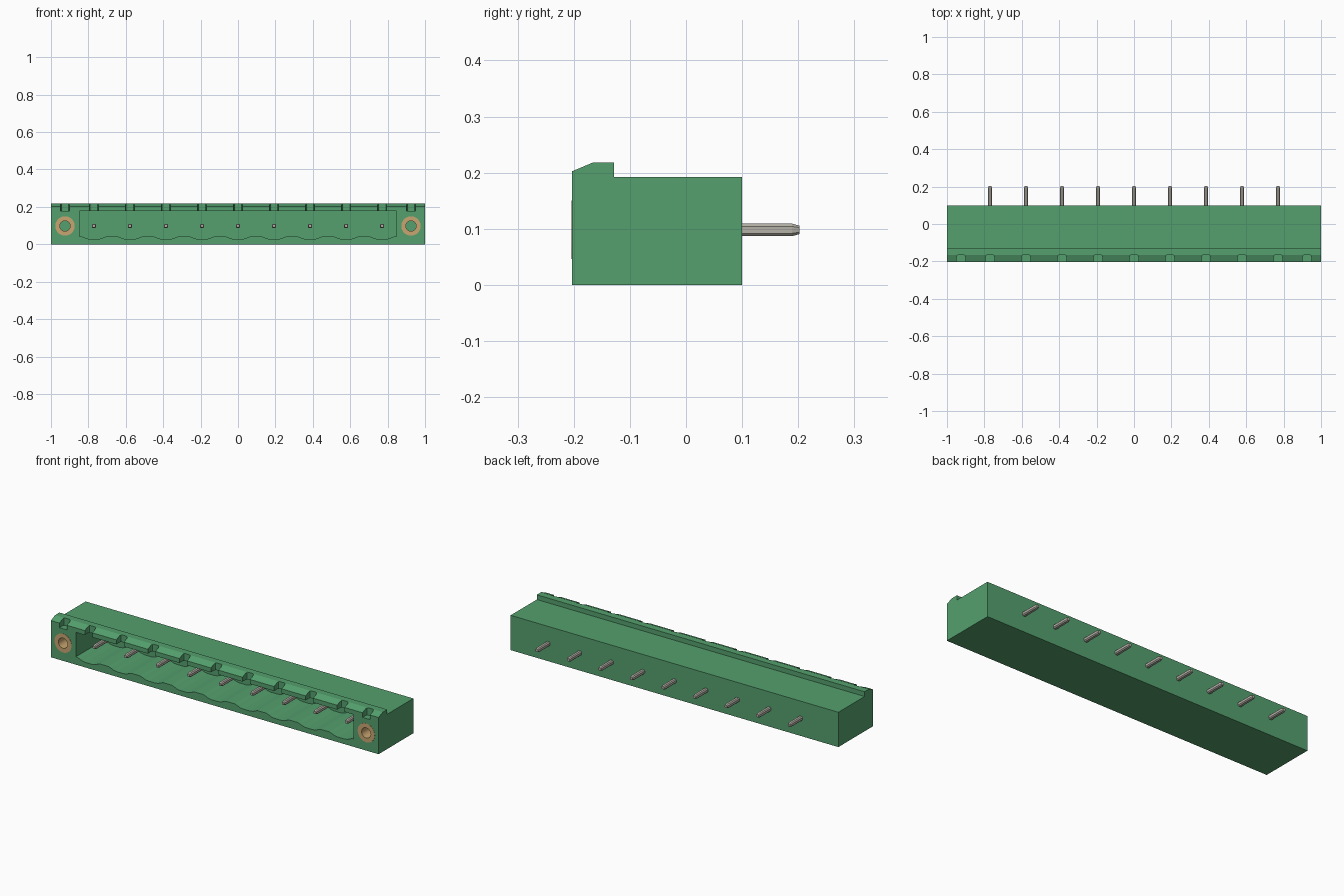
import bpy, bmesh, math
from mathutils import Vector

if "Cube" in bpy.data.objects:
    bpy.data.objects.remove(bpy.data.objects["Cube"])

PITCH = 0.1925
PIN_X = [PITCH * (i - 4) for i in range(9)]
SLEEVE_X = (-0.925, 0.925)
PIN_Z = 0.098
FRONT, BACK = -0.203, 0.1


def material(name, rgb):
    m = bpy.data.materials.new(name)
    m.diffuse_color = (*rgb, 1)
    m.use_nodes = True
    m.node_tree.nodes["Principled BSDF"].inputs["Base Color"].default_value = m.diffuse_color
    return m


green = material("green plastic", (0.089, 0.352, 0.155))
steel = material("tinned pin", (0.46, 0.44, 0.385))
brass = material("brass", (0.58, 0.38, 0.165))


def add_prism(bm, points, offset):
    """Close a planar outline into a solid by sweeping it along offset."""
    offset = Vector(offset)
    a = [bm.verts.new(p) for p in points]
    b = [bm.verts.new(Vector(p) + offset) for p in points]
    n = len(a)
    bm.faces.new(a)
    bm.faces.new(b[::-1])
    for i in range(n):
        bm.faces.new((a[i], b[i], b[(i + 1) % n], a[(i + 1) % n]))


def finish(bm, name, mat):
    bmesh.ops.recalc_face_normals(bm, faces=bm.faces)
    me = bpy.data.meshes.new(name)
    bm.to_mesh(me)
    bm.free()
    me.materials.append(mat)
    ob = bpy.data.objects.new(name, me)
    bpy.context.collection.objects.link(ob)
    return ob


def carve(target, cutter):
    mod = target.modifiers.new("cut", 'BOOLEAN')
    mod.operation = 'DIFFERENCE'
    mod.solver = 'EXACT'
    mod.object = cutter
    bpy.context.view_layer.objects.active = target
    bpy.ops.object.modifier_apply(modifier=mod.name)
    bpy.data.objects.remove(cutter)


def circle(x, y, r, n=32):
    return [(x + r * math.cos(2 * math.pi * i / n), y,
             PIN_Z + r * math.sin(2 * math.pi * i / n)) for i in range(n)]


# Housing: side profile with the sloped latch rail, swept along its length
bm = bmesh.new()
profile = [(FRONT, 0), (BACK, 0), (BACK, 0.192), (-0.128, 0.192),
           (-0.128, 0.218), (-0.166, 0.218), (FRONT, 0.2025)]
add_prism(bm, [(-1, y, z) for y, z in profile], (2, 0, 0))
housing = finish(bm, "housing", green)

# Socket cavity with a scalloped floor, one dip per pin
bm = bmesh.new()
outline = [(-0.848, 0.178), (-0.848, 0.043)]
for x in PIN_X:
    outline += [(x - 0.07, 0.043), (x - 0.055, 0.038), (x - 0.04, 0.031), (x - 0.02, 0.028),
                (x + 0.02, 0.028), (x + 0.04, 0.031), (x + 0.055, 0.038), (x + 0.07, 0.043)]
outline += [(0.848, 0.043), (0.848, 0.178)]
add_prism(bm, [(x, FRONT - 0.05, z) for x, z in outline], (0, 0.293, 0))
carve(housing, finish(bm, "cavity_cutter", green))

# Coding notches in the rail
bm = bmesh.new()
for x in PIN_X + list(SLEEVE_X):
    plan = [(-0.023, FRONT - 0.05), (0.023, FRONT - 0.05), (0.023, -0.176),
            (0.020, -0.168), (0.013, -0.165), (-0.013, -0.165),
            (-0.020, -0.168), (-0.023, -0.176)]
    add_prism(bm, [(x + dx, y, 0.177) for dx, y in plan], (0, 0, 0.1))
carve(housing, finish(bm, "notch_cutter", green))

# Bores for the threaded sleeves
bm = bmesh.new()
for x in SLEEVE_X:
    add_prism(bm, circle(x, FRONT - 0.05, 0.052), (0, 0.2, 0))
carve(housing, finish(bm, "bore_cutter", green))

# Brass sleeves: open tubes set flush in the front face
for side, sx in zip(("left", "right"), SLEEVE_X):
    bm = bmesh.new()
    y0, y1 = FRONT - 0.001, FRONT + 0.149
    rings = [[bm.verts.new(p) for p in circle(sx, y, r)]
             for y, r in ((y0, 0.052), (y0, 0.028), (y1, 0.028), (y1, 0.052))]
    for k in range(4):
        a, b = rings[k], rings[(k + 1) % 4]
        for i in range(32):
            j = (i + 1) % 32
            f = bm.faces.new((a[i], a[j], b[j], b[i]))
            f.smooth = k in (1, 3)
    sleeve = finish(bm, side + "_sleeve", brass)
    sleeve.data.set_sharp_from_angle(angle=math.radians(40))

# Contact pins: square bars with tapered ends
for n, x in enumerate(PIN_X):
    bm = bmesh.new()
    rings = []
    for y, h in ((-0.157, 0.007), (-0.143, 0.0112), (0.189, 0.0112),
                 (0.202, 0.0075)):
        c = h * 0.55
        shape = [(h, -c), (h, c), (c, h), (-c, h), (-h, c), (-h, -c), (-c, -h), (c, -h)]
        rings.append([bm.verts.new((x + dx, y, PIN_Z + dz)) for dx, dz in shape])
    for a, b in zip(rings, rings[1:]):
        for i in range(8):
            j = (i + 1) % 8
            bm.faces.new((a[i], a[j], b[j], b[i]))
    bm.faces.new(rings[0])
    bm.faces.new(rings[-1])
    finish(bm, f"pin_{n + 1}", steel)
